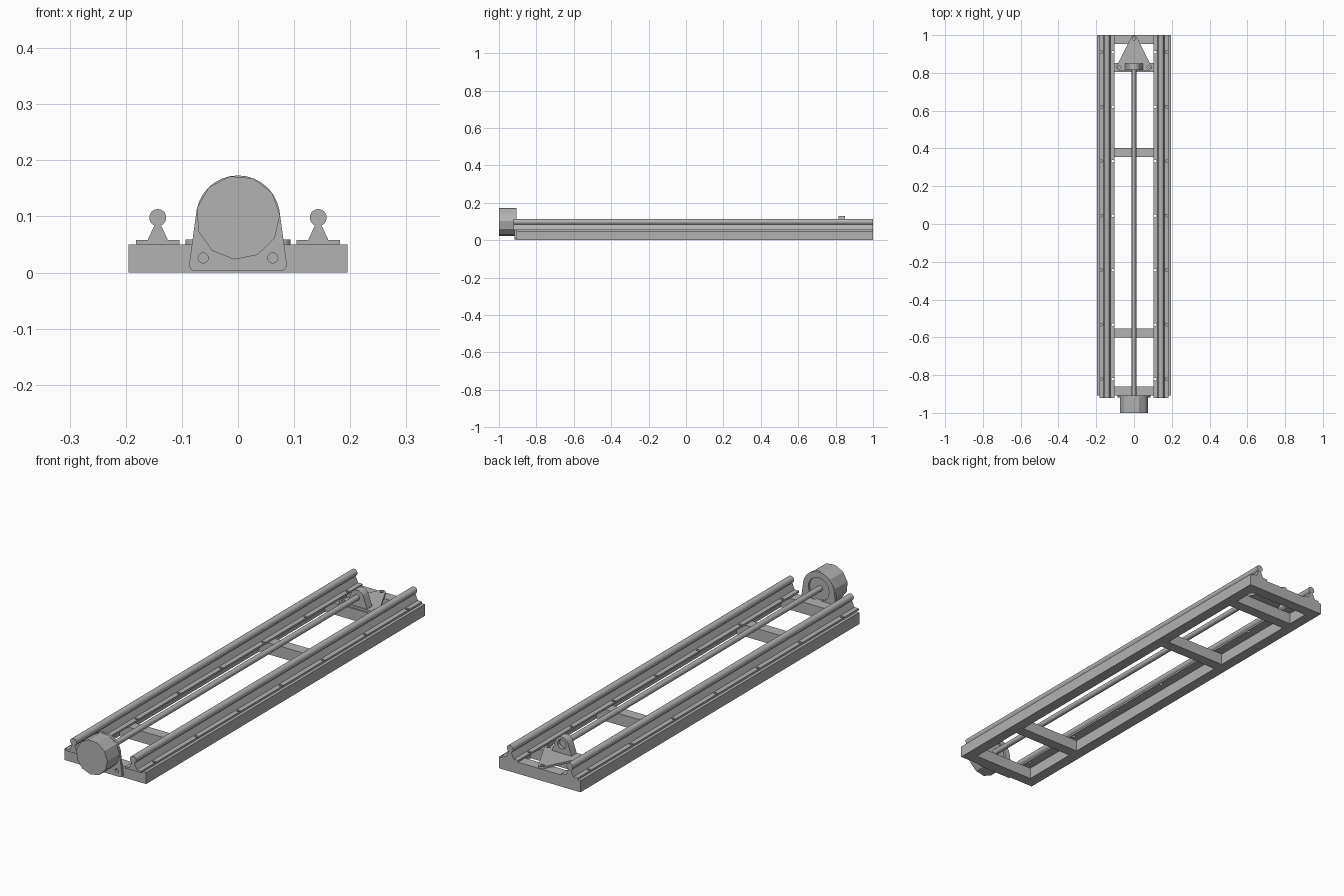
import bpy, bmesh, math
from mathutils import Vector
from mathutils.geometry import convex_hull_2d

cube = bpy.data.objects.get("Cube")
if cube:
    bpy.data.objects.remove(cube, do_unlink=True)

steel = bpy.data.materials.new("steel_grey")
steel.use_nodes = True
steel.diffuse_color = (0.45, 0.45, 0.45, 1)
steel.node_tree.nodes["Principled BSDF"].inputs["Base Color"].default_value = (0.45, 0.45, 0.45, 1)


def circle(cx, cy, r, n=24, start=0.0):
    return [(cx + r * math.cos(start + math.tau * i / n),
             cy + r * math.sin(start + math.tau * i / n)) for i in range(n)]


def hull(*circles):
    """Smooth outline wrapped around several circles."""
    pts = [Vector(p) for c in circles for p in circle(*c, n=32)]
    return [tuple(pts[i]) for i in convex_hull_2d(pts)]


def prism(name, outline, a, b, axis="Y", smooth=True):
    """Extrude an outline from a to b: (x, z) along Y, or (x, y) along Z."""
    bm = bmesh.new()
    place = (lambda u, v, t: (u, t, v)) if axis == "Y" else (lambda u, v, t: (u, v, t))
    lo, hi = ([bm.verts.new(place(u, v, t)) for u, v in outline] for t in (a, b))
    bm.faces.new(lo)
    bm.faces.new(hi)
    for i in range(len(lo)):
        j = (i + 1) % len(lo)
        bm.faces.new((lo[i], lo[j], hi[j], hi[i]))
    bmesh.ops.recalc_face_normals(bm, faces=bm.faces)
    mesh = bpy.data.meshes.new(name)
    bm.to_mesh(mesh)
    bm.free()
    mesh.materials.append(steel)
    ob = bpy.data.objects.new(name, mesh)
    bpy.context.collection.objects.link(ob)
    if smooth:
        bpy.ops.object.select_all(action="DESELECT")
        ob.select_set(True)
        bpy.context.view_layer.objects.active = ob
        bpy.ops.object.shade_smooth_by_angle(angle=math.radians(30))
    return ob


def box(name, x0, x1, y0, y1, z0, z1):
    return prism(name, [(x0, z0), (x1, z0), (x1, z1), (x0, z1)], y0, y1, smooth=False)


def drill(ob, holes, a, b, axis="Y"):
    """Cut round holes (x, v, radius) through an object."""
    for i, (x, v, r) in enumerate(holes):
        cutter = prism(f"{ob.name}_hole_{i}", circle(x, v, r, 16), a, b, axis, smooth=False)
        cutter.hide_render = True
        cutter.hide_set(True)
        cutter.display_type = "WIRE"
        mod = ob.modifiers.new("hole", "BOOLEAN")
        mod.operation = "DIFFERENCE"
        mod.solver = "EXACT"
        mod.object = cutter
    bpy.context.view_layer.objects.active = ob
    for mod in list(ob.modifiers):
        if mod.type == "BOOLEAN":
            bpy.ops.object.modifier_apply(modifier=mod.name)
    for i in range(len(holes)):
        bpy.data.objects.remove(bpy.data.objects[f"{ob.name}_hole_{i}"], do_unlink=True)


# Base frame
W, BAR, TOP, FRONT = 0.195, 0.048, 0.05, -0.907
for side, s in (("left", 1), ("right", -1)):
    x0, x1 = sorted((s * W, s * (W - BAR)))
    box(f"{side}_side_beam", x0, x1, FRONT, 1, 0, TOP)
for i, y in enumerate((FRONT, -0.602, 0.355, 0.805, 1 - BAR)):
    box(f"cross_beam_{i + 1}", BAR - W, W - BAR, y, y + BAR, 0, TOP)

# Supported round guide rails
RX, RZ, RR = 0.143, 0.098, 0.015
half = [(0.039, TOP), (0.039, 0.058), (0.018, 0.058), (0.006, 0.084)]
arc = [(RR * math.sin(t), RZ - RR * math.cos(t))
       for t in (math.radians(24 + 312 * i / 24) for i in range(25))]
profile = half + arc + [(-x, z) for x, z in reversed(half)]
for side, s in (("left", 1), ("right", -1)):
    rail = prism(f"{side}_guide_rail", [(s * RX + x, z) for x, z in profile], -0.922, 1)
    bolts = [(s * RX + dx, 0.91 - 0.2885 * i, 0.007) for i in range(7) for dx in (-0.03, 0.03)]
    drill(rail, bolts, 0.04, 0.07, "Z")

# Drive motor and its mounting plate
AXIS = 0.098
plate = prism("motor_plate", hull((0, AXIS, 0.075), (0.076, 0.014, 0.011), (-0.076, 0.014, 0.011)),
              -0.918, FRONT)
drill(plate, [(0.062, 0.026, 0.009), (-0.062, 0.026, 0.009), (0, AXIS, 0.05)], -0.95, -0.88)
prism("motor_body", circle(0, AXIS, 0.075, 11, math.radians(-95)), -1, -0.917, smooth=False)

# Lead screw
prism("lead_screw", circle(0, AXIS, 0.012), -0.92, 0.835)

# End bearing: triangular foot, upright housing and flared sides
foot = prism("bearing_foot", hull((0.077, 0.829, 0.017), (-0.077, 0.829, 0.017), (0, 0.982, 0.016)),
             TOP, 0.059, "Z")
drill(foot, [(0.077, 0.829, 0.008), (-0.077, 0.829, 0.008), (0, 0.982, 0.008)], 0.04, 0.07, "Z")
housing = prism("bearing_housing", hull((0, AXIS, 0.032), (0.044, 0.06, 0.003), (-0.044, 0.06, 0.003)),
                0.815, 0.85)
drill(housing, [(0, AXIS, 0.02)], 0.835, 0.9)
